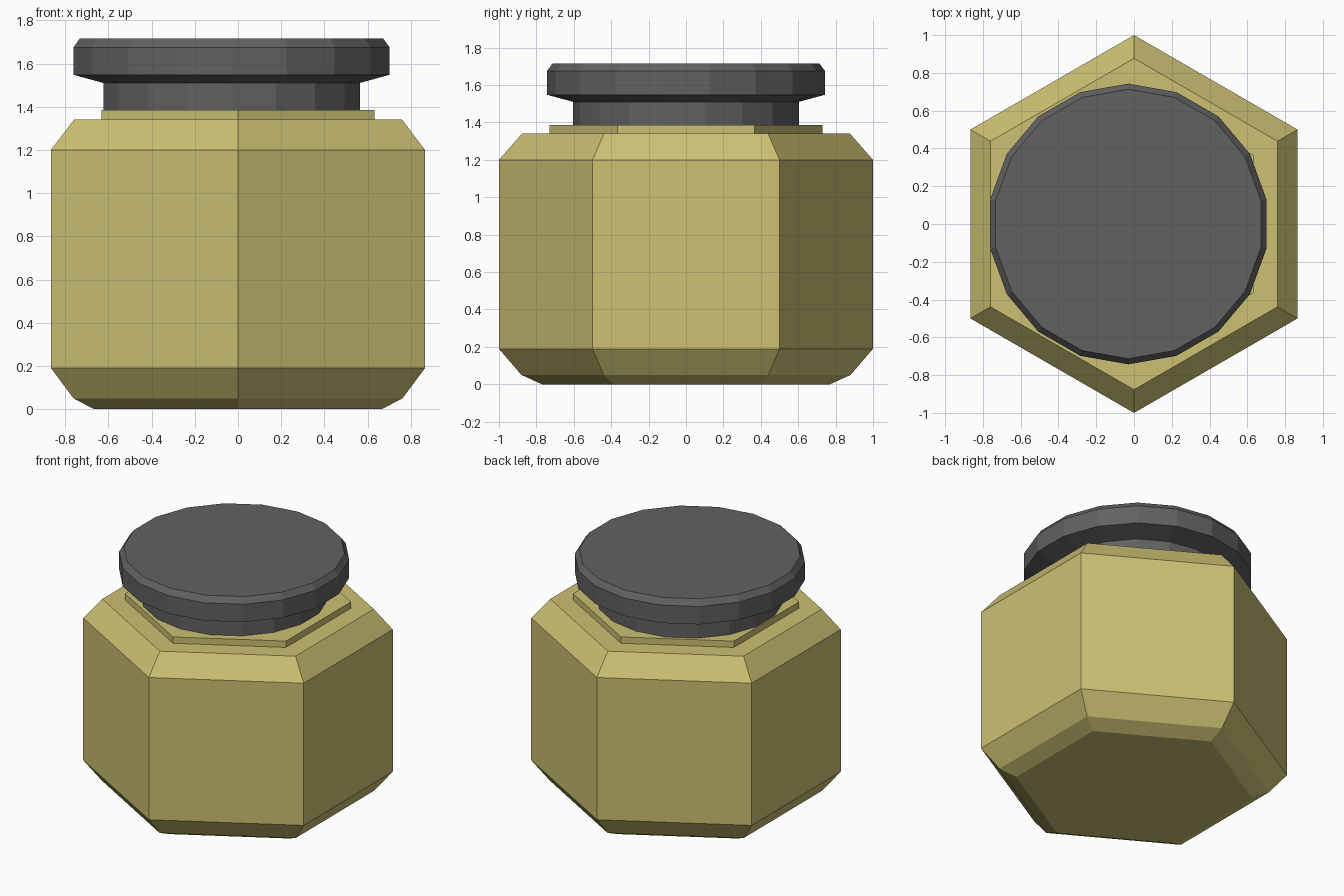
import bpy, bmesh
from math import sin, cos, pi

if "Cube" in bpy.data.objects:
    bpy.data.objects.remove(bpy.data.objects["Cube"])


def material(name, color):
    m = bpy.data.materials.new(name)
    m.diffuse_color = (*color, 1)
    m.use_nodes = True
    m.node_tree.nodes["Principled BSDF"].inputs["Base Color"].default_value = m.diffuse_color
    return m


def prism(name, profile, sides, mat, x=0.0):
    """Stack of flat-sided rings from (radius, z) pairs, capped at both ends."""
    bm = bmesh.new()
    rings = []
    for r, z in profile:
        rings.append([bm.verts.new((r * cos(pi / 2 + 2 * pi * i / sides),
                                    r * sin(pi / 2 + 2 * pi * i / sides), z))
                      for i in range(sides)])
    for a, b in zip(rings, rings[1:]):
        for i in range(sides):
            j = (i + 1) % sides
            bm.faces.new((a[i], a[j], b[j], b[i]))
    bm.faces.new(rings[0][::-1])
    bm.faces.new(rings[-1])
    bmesh.ops.recalc_face_normals(bm, faces=bm.faces)
    me = bpy.data.meshes.new(name)
    bm.to_mesh(me)
    bm.free()
    me.materials.append(mat)
    ob = bpy.data.objects.new(name, me)
    ob.location.x = x
    bpy.context.collection.objects.link(ob)
    return ob


yellow = material("honey_yellow", (0.60, 0.53, 0.17))
dark = material("dark_grey", (0.12, 0.12, 0.12))

# Hexagonal jar with bevelled foot, shoulder and raised collar
prism("jar_body", [(0.77, 0), (0.88, 0.05), (1, 0.19), (1, 1.2),
                   (0.877, 1.34), (0.73, 1.34), (0.73, 1.385)], 6, yellow)

# Round lid: narrow neck, flared underside, chamfered rim (slightly off centre)
prism("lid", [(0.603, 1.385), (0.603, 1.51), (0.743, 1.548),
              (0.743, 1.675), (0.713, 1.716)], 18, dark, x=-0.03)
